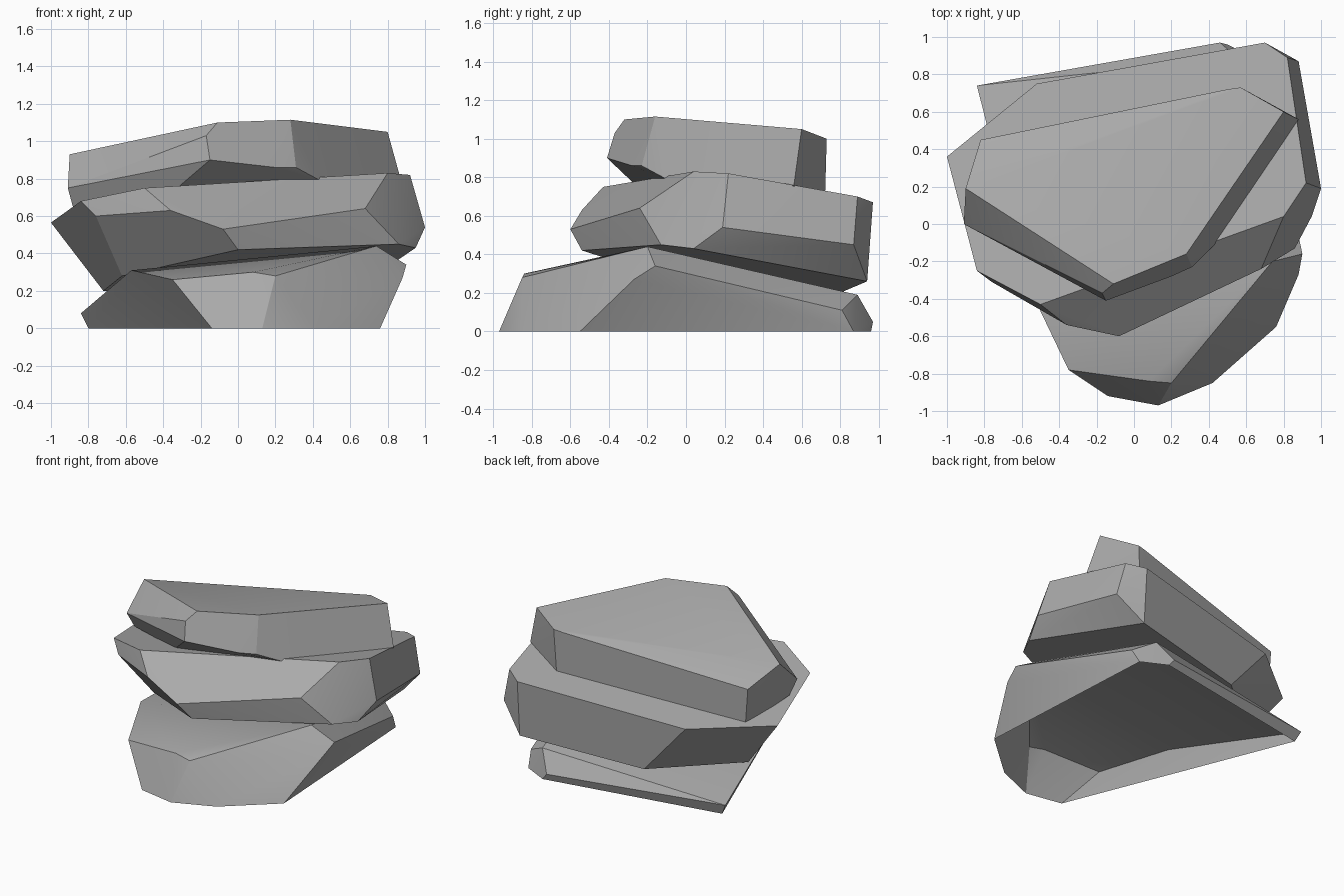
import bpy
import bmesh
from math import radians

default_cube = bpy.data.objects.get("Cube")
if default_cube:
    bpy.data.objects.remove(default_cube, do_unlink=True)

# Single flat stone colour
stone = bpy.data.materials.new("stone_grey")
stone.use_nodes = True
grey = (.4, .4, .4, 1)
stone.diffuse_color = grey
shader = next(n for n in stone.node_tree.nodes if n.type == 'BSDF_PRINCIPLED')
shader.inputs["Base Color"].default_value = grey
shader.inputs["Roughness"].default_value = .9


def make_rock(name, corners, open_base=False):
    """Faceted boulder: the convex hull of its chiselled corners."""
    bm = bmesh.new()
    for corner in corners:
        bm.verts.new(corner)
    bmesh.ops.convex_hull(bm, input=list(bm.verts))
    loose = [v for v in bm.verts if not v.link_faces]
    bmesh.ops.delete(bm, geom=loose, context='VERTS')
    bmesh.ops.recalc_face_normals(bm, faces=list(bm.faces))
    bmesh.ops.dissolve_limit(bm, angle_limit=radians(2),
                             verts=list(bm.verts), edges=list(bm.edges))
    if open_base:
        base = [f for f in bm.faces if all(v.co.z < .01 for v in f.verts)]
        bmesh.ops.delete(bm, geom=base, context='FACES')
    mesh = bpy.data.meshes.new(name)
    bm.to_mesh(mesh)
    bm.free()
    mesh.materials.append(stone)
    rock = bpy.data.objects.new(name, mesh)
    bpy.context.collection.objects.link(rock)
    bpy.ops.object.select_all(action='DESELECT')
    rock.select_set(True)
    bpy.context.view_layer.objects.active = rock
    bpy.ops.object.shade_smooth_by_angle(angle=radians(20))
    return rock


# Bottom rock: ground outline, front shoulder, top ridge, rear lip
ground_outline = [
    (-.14, -.92, 0), (.13, -.97, 0), (.42, -.85, 0), (.76, -.55, 0),
    (.68, .87, 0), (.5, .96, 0), (-.8, .72, 0),
]
bottom_shoulders = [
    (-.35, -.78, .26), (.08, -.84, .3), (.2, -.85, .28),
    (.68, -.25, .42), (.74, -.2, .44), (.88, -.27, .27), (.9, -.16, .34),
    (-.57, -.32, .31),
]
bottom_rear = [
    (.7, .81, .11), (.55, .89, .19), (.46, .97, .05), (-.84, .74, .08),
]
make_rock("bottom_rock", ground_outline + bottom_shoulders + bottom_rear,
          open_base=True)

# Middle rock: tilted slab with a belt of chamfer corners
middle_top = [
    (.8, .04, .83), (.92, .22, .82), (.82, .89, .7), (.7, .97, .67),
    (-.52, .75, .56), (-1, .36, .565), (-.84, -.25, .68), (-.5, -.43, .75),
]
middle_belt = [
    (-.76, -.31, .6), (-.36, -.54, .63), (-.08, -.6, .53),
    (.68, -.24, .64), (1, .19, .54), (.88, .87, .45),
]
middle_underside = [
    (0, -.54, .42), (.86, -.13, .45), (.95, .04, .43), (.7, .94, .26),
    (-.2, .775, .19), (-.72, .3, .2), (-.62, -.1, .28),
]
make_rock("middle_rock", middle_top + middle_belt + middle_underside)

# Top rock: tilted cap with an undercut front
cap_top = [
    (-.11, -.32, 1.1), (.28, -.16, 1.115), (.8, .6, 1.05),
    (.57, .73, 1), (-.9, .19, .93), (-.82, .45, .82), (.5, .72, .99),
]
cap_belt = [
    (-.17, -.37, 1.03), (-.9, .08, .83), (-.91, 0, .75),
    (-.15, -.41, .9), (.2, -.28, .86), (.31, -.23, .86), (.88, .56, .76),
]
cap_underside = [
    (-.36, -.22, .72), (-.88, .05, .64), (.44, -.1, .79),
    (.82, .56, .7), (.55, .72, .64), (-.8, .45, .55),
]
make_rock("top_rock", cap_top + cap_belt + cap_underside)
